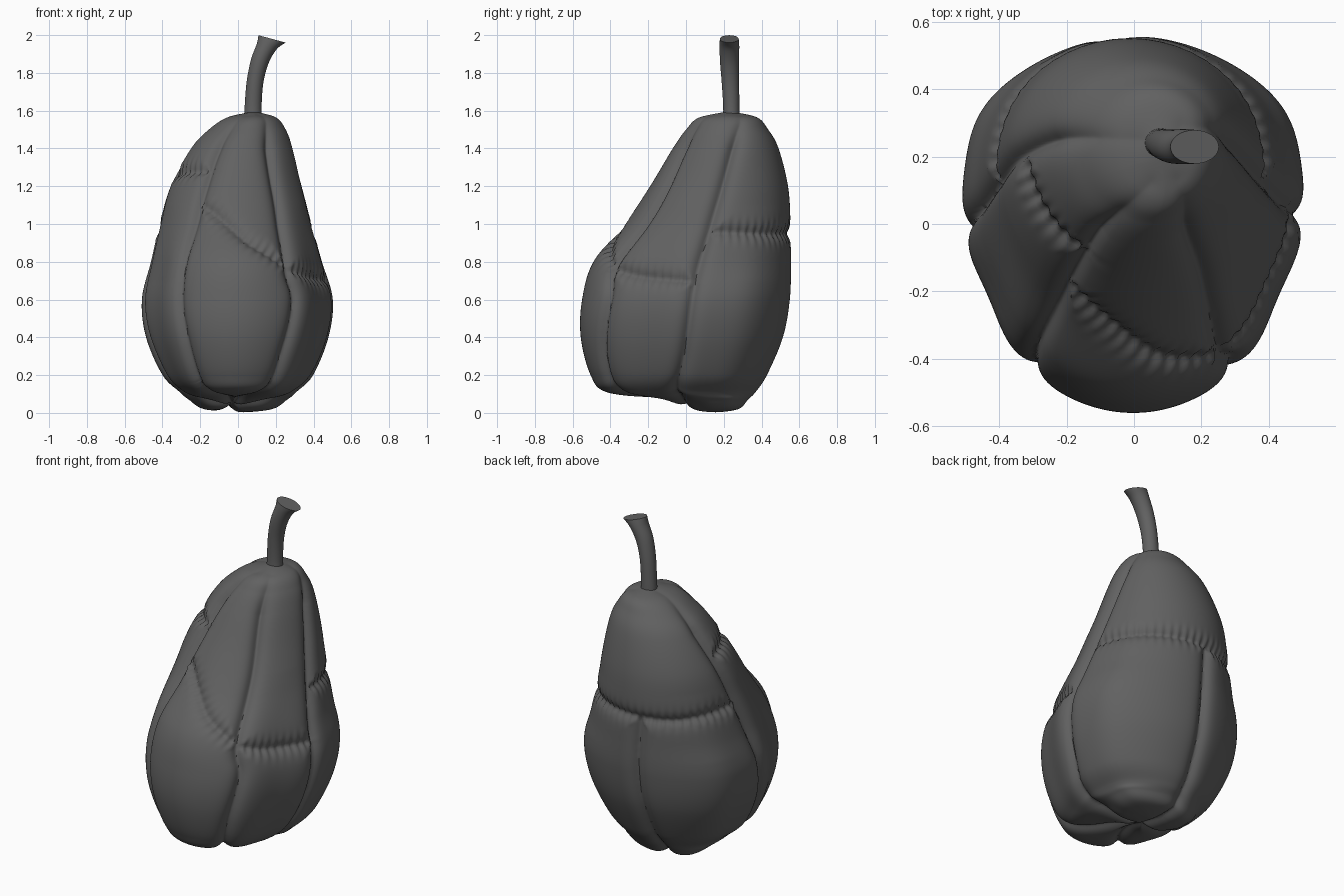
import bpy, bmesh, math
from mathutils import Vector
from mathutils.bvhtree import BVHTree
from mathutils.kdtree import KDTree

cube = bpy.data.objects.get("Cube")
if cube:
    bpy.data.objects.remove(cube, do_unlink=True)

grey = bpy.data.materials.new("dark grey")
grey.use_nodes = True
grey.diffuse_color = (0.12, 0.12, 0.12, 1)
grey.node_tree.nodes["Principled BSDF"].inputs["Base Color"].default_value = grey.diffuse_color


def spline(points, steps):
    """Catmull-Rom samples through a list of tuples of any length."""
    pts = [Vector(p) for p in points]
    pts = [pts[0]] + pts + [pts[-1]]
    out = []
    for i in range(1, len(pts) - 2):
        a, b, c, d = pts[i - 1:i + 3]
        for k in range(steps):
            t = k / steps
            out.append(0.5 * (2 * b + (c - a) * t + (2 * a - 5 * b + 4 * c - d) * t ** 2
                              + (3 * b - a - 3 * c + d) * t ** 3))
    return out + [pts[-1]]


def bump(value, centre, width):
    return math.exp(-((value - centre) / width) ** 2)


def loft(bm, rings):
    """Bridge rings of points and close both ends."""
    loops = [[bm.verts.new(p) for p in ring] for ring in rings]
    n = len(loops[0])
    for low, high in zip(loops, loops[1:]):
        for j in range(n):
            k = (j + 1) % n
            bm.faces.new((low[j], low[k], high[k], high[j]))
    bm.faces.new(loops[0][::-1])
    bm.faces.new(loops[-1])
    bm.normal_update()


def finish(bm, name, angle):
    mesh = bpy.data.meshes.new(name)
    bm.to_mesh(mesh)
    bm.free()
    obj = bpy.data.objects.new(name, mesh)
    bpy.context.collection.objects.link(obj)
    mesh.materials.append(grey)
    bpy.ops.object.select_all(action='DESELECT')
    obj.select_set(True)
    bpy.context.view_layer.objects.active = obj
    bpy.ops.object.shade_smooth_by_angle(angle=math.radians(angle))
    return obj


# Body outline: height, then side limits, then front and back limits
OUTLINE = [
    (0.0, -.01, .01, .14, .16), (.02, -.18, .18, 0, .28),
    (.07, -.26, .26, -.14, .33), (.11, -.31, .31, -.42, .37),
    (.2, -.4, .4, -.505, .43), (.4, -.487, .482, -.557, .515),
    (.6, -.51, .505, -.55, .552), (.8, -.465, .45, -.49, .558),
    (1.0, -.42, .395, -.325, .554), (1.2, -.365, .345, -.19, .54),
    (1.4, -.255, .295, -.07, .49), (1.5, -.16, .255, 0, .435),
    (1.565, -.06, .2, .07, .375), (1.595, .07, .09, .22, .24),
]
SIDES = 288


def section(row):
    """Rounded section, fuller at the back corners and flatter beside the front."""
    z, x0, x1, y0, y1 = row
    low = max(0, min(1, (1.1 - z) / .4))
    ring = []
    for j in range(SIDES):
        a = math.tau * j / SIDES
        s = math.sin(a)
        egg = 1 + .06 * s + low * (.09 * bump(s, .7, .3) - .06 * bump(s, -.4, .25))
        ring.append(((x0 + x1) / 2 + (x1 - x0) / 2 * math.cos(a) * egg,
                     (y0 + y1) / 2 + (y1 - y0) / 2 * s, z))
    return ring


body = bmesh.new()
loft(body, [section(r) for r in spline(OUTLINE, 17)])

# Long seams run from the stem to the base, cross seams join them
BASE = (-.03, .02, .05)
LONG_SEAMS = [
    [(.13, .13, 1.57), (.165, -.02, 1.4), (.22, -.17, 1.1), (.27, -.39, .78),
     (.3, -.41, .6), (.23, -.43, .3), (.07, -.25, .1), BASE],
    [(.05, .12, 1.57), (-.09, 0, 1.4), (-.18, -.14, 1.2), (-.24, -.25, 1),
     (-.31, -.41, .6), (-.27, -.43, .35), (-.1, -.25, .1), BASE],
    [(.02, .25, 1.57), (-.2, .25, 1.4), (-.32, .2, 1.2), (-.39, .13, 1),
     (-.48, .03, .7), (-.44, -.06, .3), (-.27, -.04, .1), BASE],
    [(.14, .29, 1.56), (.3, .22, 1.3), (.38, .12, .95), (.46, .05, .7),
     (.46, -.01, .3), (.28, -.05, .1), BASE],
    [(-.07, .55, .94), (-.05, .55, .6), (-.06, .47, .3), (-.07, .3, .04), BASE],
]
CROSS_SEAMS = [
    [(-.19, -.18, 1.1), (.05, -.4, .93), (.27, -.39, .77)],
    [(.27, -.39, .77), (.38, -.25, .73), (.46, .05, .69)],
    [(.4, .14, .96), (.3, .42, .95), (0, .55, .95), (-.25, .48, .95), (-.4, .12, .97)],
    [(-.33, .18, 1.26), (-.25, 0, 1.28), (-.15, -.1, 1.29)],
]

# Lay the seams on the body surface
surface = BVHTree.FromBMesh(body)
samples = []
for seams, crossing in ((LONG_SEAMS, False), (CROSS_SEAMS, True)):
    for seam in seams:
        along, last = 0, None
        for p in spline(seam, 60):
            p = surface.find_nearest(p)[0]
            along += (p - last).length if last else 0
            last = p
            samples.append((p, along, crossing))
tree = KDTree(len(samples))
for i, s in enumerate(samples):
    tree.insert(s[0], i)
tree.balance()

# Press the seams in, fading at the stem, with puckers along the cross seams
moves = []
for v in body.verts:
    _, i, d = tree.find(v.co)
    depth = 0.014 * bump(d, 0, .055) + 0.024 * math.exp(-(d / .024) ** 1.5)
    if samples[i][2]:
        depth = depth * 0.75 + 0.005 * math.sin(130 * samples[i][1]) * bump(d, 0, .055)
    depth *= max(.15, min(1, (1.6 - v.co.z) / .2))
    moves.append(v.co - v.normal * depth)
for v, co in zip(body.verts, moves):
    v.co = co
    v.co.z = max(v.co.z, 0)
finish(body, "pear_body", 60)

# Bent stem with a flared, tilted tip: x, y, z, half width, half depth, tilt
STEM = [(.08, .24, 1.52, .05, .045, 0), (.08, .24, 1.62, .045, .043, 0),
        (.09, .235, 1.75, .044, .046, .1), (.115, .23, 1.86, .046, .05, .25),
        (.152, .23, 1.94, .052, .052, .3), (.18, .229, 1.98, .072, .05, .27)]
stem = bmesh.new()
loft(stem, [[(x + w * math.cos(a), y + d * math.sin(a), z - tilt * w * math.cos(a))
             for a in (math.tau * j / 32 for j in range(32))]
            for x, y, z, w, d, tilt in spline(STEM, 6)])
finish(stem, "stem", 40)
